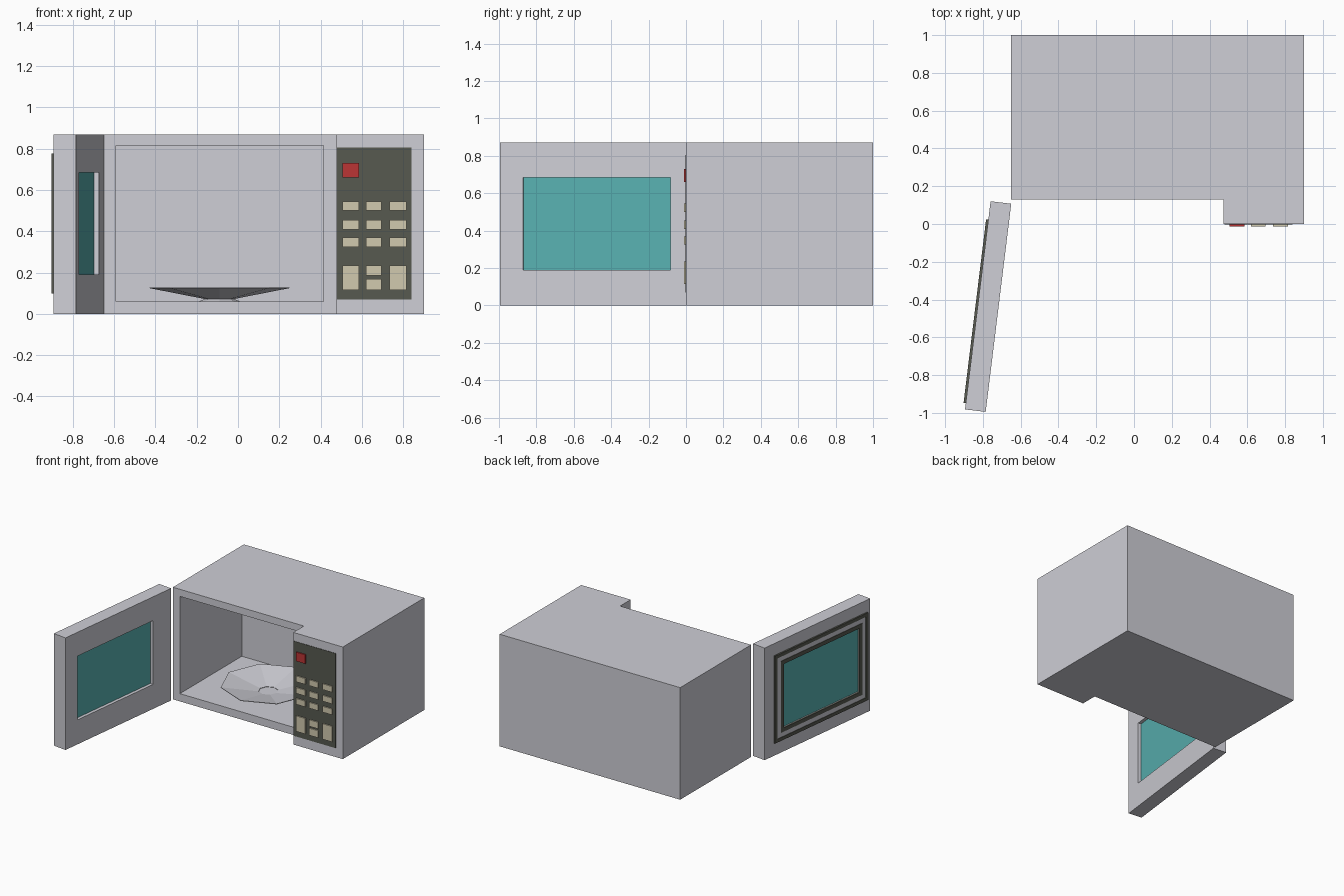
import bpy
import bmesh
import math
from mathutils import Matrix, Vector

if "Cube" in bpy.data.objects:
    bpy.data.objects.remove(bpy.data.objects["Cube"])


def material(name, r, g, b):
    m = bpy.data.materials.new(name)
    m.use_nodes = True
    m.diffuse_color = (r, g, b, 1)
    m.node_tree.nodes["Principled BSDF"].inputs["Base Color"].default_value = (r, g, b, 1)
    return m


GREY = material("light grey", 0.62, 0.62, 0.67)
DARK = material("dark olive", 0.095, 0.1, 0.08)
CREAM = material("button cream", 0.64, 0.59, 0.43)
RED = material("button red", 0.5, 0.035, 0.035)
TEAL = material("teal glass", 0.1, 0.44, 0.44)


def finish(name, bm, mat):
    mesh = bpy.data.meshes.new(name)
    bm.to_mesh(mesh)
    bm.free()
    mesh.materials.append(mat)
    obj = bpy.data.objects.new(name, mesh)
    bpy.context.collection.objects.link(obj)
    return obj


def box(name, x, y, z, mat):
    """Box from three (low, high) ranges."""
    bm = bmesh.new()
    bmesh.ops.create_cube(bm, size=1)
    for v in bm.verts:
        v.co = Vector([r[0] if c < 0 else r[1] for c, r in zip(v.co, (x, y, z))])
    return finish(name, bm, mat)


def apply_modifier(obj, mod):
    bpy.context.view_layer.objects.active = obj
    bpy.ops.object.modifier_apply(modifier=mod.name)


def cut(obj, x, y, z):
    """Cut a box-shaped hole, then discard the cutter."""
    cutter = box("cutter", x, y, z, obj.data.materials[0])
    mod = obj.modifiers.new("hole", 'BOOLEAN')
    mod.operation = 'DIFFERENCE'
    mod.solver = 'EXACT'
    mod.object = cutter
    apply_modifier(obj, mod)
    bpy.data.objects.remove(cutter)


# Oven body: L-shaped plan raised to full height, with the cooking cavity cut out
HEIGHT = 0.87
plan = [(-0.65, 0.13), (0.475, 0.13), (0.475, 0), (0.9, 0), (0.9, 1), (-0.65, 1)]
bm = bmesh.new()
base = bm.faces.new([bm.verts.new((x, y, 0)) for x, y in plan])
top = bmesh.ops.extrude_face_region(bm, geom=[base])["geom"]
bmesh.ops.translate(bm, vec=(0, 0, HEIGHT),
                    verts=[g for g in top if isinstance(g, bmesh.types.BMVert)])
bmesh.ops.recalc_face_normals(bm, faces=bm.faces)
body = finish("oven_body", bm, GREY)
cut(body, (-0.59, 0.415), (0, 0.89), (0.06, 0.815))


# Turntable: eight-sided dish on a small stand
def cone(name, r_low, r_high, z_low, z_high, caps):
    bm = bmesh.new()
    bmesh.ops.create_cone(bm, segments=8, radius1=r_low, radius2=r_high,
                          depth=z_high - z_low, cap_ends=caps,
                          matrix=Matrix.Translation((-0.09, 0.5, (z_low + z_high) / 2)))
    return finish(name, bm, GREY)


cone("turntable_stand", 0.1, 0.07, 0.06, 0.073, True)
dish = cone("turntable_dish", 0.07, 0.34, 0.072, 0.125, False)
solid = dish.modifiers.new("thickness", 'SOLIDIFY')
solid.thickness = 0.004
apply_modifier(dish, solid)

# Control panel and its buttons
box("control_panel", (0.48, 0.84), (-0.003, 0.002), (0.07, 0.805), DARK)
columns = [(0.505, 0.585), (0.62, 0.695), (0.735, 0.815)]


def button(name, col, z, mat=CREAM):
    box(name, columns[col], (-0.012, 0), z, mat)


button("power_button", 0, (0.66, 0.73), RED)
for row, z in enumerate((0.5, 0.41, 0.325)):
    for col in range(3):
        button(f"number_button_{row}_{col}", col, (z, z + 0.045))
button("tall_button_right", 0, (0.115, 0.235))
button("tall_button_left", 2, (0.115, 0.235))
button("small_button_upper", 1, (0.185, 0.235))
button("small_button_lower", 1, (0.115, 0.17))

# Open door, built along x from the hinge with its inner face at y = 0
WIN_X, WIN_Z = (0.19, 0.985), (0.19, 0.685)


def grow(span, d):
    return (span[0] - d, span[1] + d)


def frame(name, outer, inner, y, mat):
    """Rectangular ring around the window; outer and inner are margins."""
    obj = box(name, grow(WIN_X, outer), y, grow(WIN_Z, outer), mat)
    cut(obj, grow(WIN_X, inner), (-1, 1), grow(WIN_Z, inner))
    return obj


slab = box("door_slab", (0, 1.11), (-0.11, 0), (0, HEIGHT), GREY)
cut(slab, WIN_X, (-1, 1), WIN_Z)
door_parts = [
    slab,
    box("door_window", WIN_X, (-0.105, -0.025), WIN_Z, TEAL),
    frame("door_outer_trim", 0.092, 0.066, (-0.122, -0.11), DARK),
    frame("door_grey_trim", 0.066, 0.03, (-0.119, -0.11), GREY),
    frame("door_window_trim", 0.03, 0, (-0.122, -0.11), DARK),
]

# Swing the door open about its hinge
swing = Matrix.Translation((-0.65, 0.107, 0)) @ Matrix.Rotation(math.radians(-97), 4, 'Z')
for part in door_parts:
    part.data.transform(swing)
